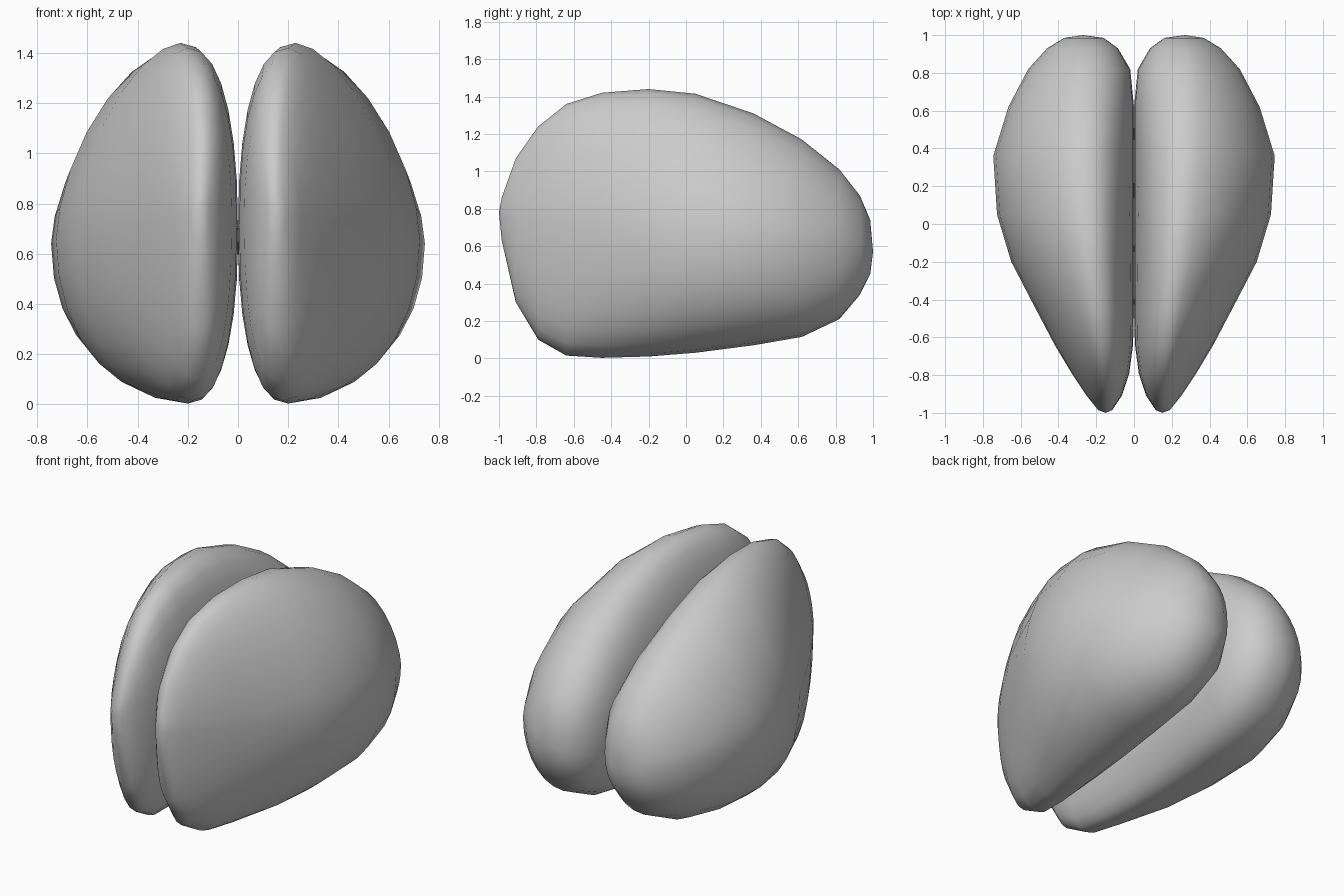
import bpy, bmesh, math

if "Cube" in bpy.data.objects:
    bpy.data.objects.remove(bpy.data.objects["Cube"])

# Cross-section stations along y: y, top z, bottom z, inner x, outer x, crest x, widest z
STATIONS = [
    (-.985, .86, .63, .115, .19, .15, .77),
    (-.91, 1.07, .30, .065, .25, .15, .75),
    (-.79, 1.24, .10, .025, .33, .16, .73),
    (-.64, 1.36, .015, .005, .42, .18, .71),
    (-.45, 1.42, .003, 0, .52, .20, .69),
    (-.20, 1.44, .01, 0, .65, .23, .67),
    (.05, 1.415, .03, 0, .725, .25, .66),
    (.36, 1.31, .07, 0, .745, .27, .64),
    (.62, 1.17, .115, 0, .665, .28, .62),
    (.82, 1.01, .21, .02, .56, .28, .60),
    (.93, .87, .34, .085, .46, .275, .59),
    (.985, .74, .45, .16, .37, .27, .58),
]
FRONT_TIP, BACK_TIP = (.15, -1, .78), (.27, 1, .57)
SIDES = 28


def section_point(st, a):
    """Egg-like outline: each quadrant has its own radius and roundness."""
    y, zt, zb, xi, xo, xc, zm = st
    c, s = math.cos(a), math.sin(a)
    outer, upper = c >= 0, s >= 0
    n = (1.65 if upper else 2.1) if outer else 2.3
    u = math.copysign(abs(c) ** (2 / n), c)
    v = math.copysign(abs(s) ** (2 / n), s)
    return (xc + u * (xo - xc if outer else xc - xi), y,
            zm + v * (zt - zm if upper else zm - zb))


# One lobe, lofted from front tip to back tip
bm = bmesh.new()
rings = [[bm.verts.new(section_point(st, 2 * math.pi * i / SIDES)) for i in range(SIDES)]
         for st in STATIONS]
front, back = bm.verts.new(FRONT_TIP), bm.verts.new(BACK_TIP)
for i in range(SIDES):
    j = (i + 1) % SIDES
    bm.faces.new((front, rings[0][i], rings[0][j]))
    bm.faces.new((back, rings[-1][j], rings[-1][i]))
    for a, b in zip(rings, rings[1:]):
        bm.faces.new((a[i], b[i], b[j], a[j]))
bmesh.ops.recalc_face_normals(bm, faces=bm.faces)
for f in bm.faces:
    f.smooth = True
mesh = bpy.data.meshes.new("lobes")
bm.to_mesh(mesh)
bm.free()

# Second lobe by mirroring across x = 0
lobes = bpy.data.objects.new("lobes", mesh)
bpy.context.collection.objects.link(lobes)
mirror = lobes.modifiers.new("mirror", 'MIRROR')
mirror.use_mirror_merge = False
